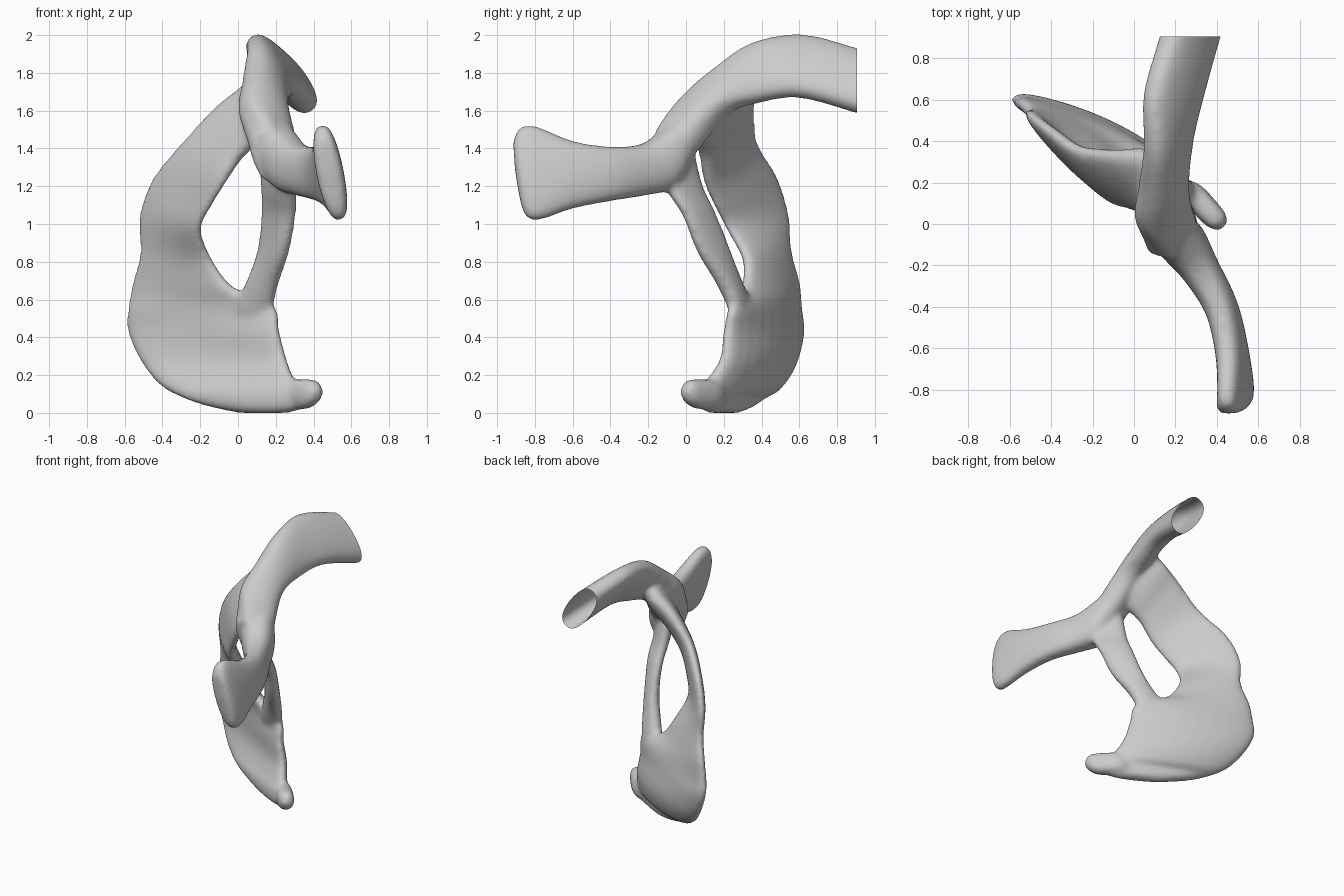
import bpy, bmesh, math
from mathutils import Vector

if "Cube" in bpy.data.objects:
    bpy.data.objects.remove(bpy.data.objects["Cube"])

bm = bmesh.new()


def spline(p0, p1, p2, p3, t):
    return 0.5 * (2 * p1 + (p2 - p0) * t + (2 * p0 - 5 * p1 + 4 * p2 - p3) * t * t
                  + (3 * p1 - p0 - 3 * p2 + p3) * t ** 3)


def loft(sections, steps=5, n=24):
    """Each section: one edge point, opposite edge point, thickness, optional bow."""
    secs = [(Vector(a), Vector(b), Vector((*t, 0, 0)[:3])) for a, b, *t in sections]
    last = len(secs) - 1
    fine = []
    for i in range(last):
        q = [secs[max(0, min(last, i + k))] for k in (-1, 0, 1, 2)]
        for s in range(steps):
            fine.append([spline(*[c[j] for c in q], s / steps) for j in range(3)])
    fine.append(list(secs[-1]))
    mids = [(a + b) / 2 for a, b, _ in fine]
    rings = []
    for i, (a, b, t) in enumerate(fine):
        tangent = mids[min(i + 1, len(mids) - 1)] - mids[max(i - 1, 0)]
        half = (b - a) / 2
        side = tangent.cross(half).normalized()
        ring = []
        for k in range(n):
            ang = 2 * math.pi * k / n
            c, s = math.cos(ang), math.sin(ang)
            s = math.copysign(abs(s) ** 0.7, s)
            ring.append(bm.verts.new(mids[i] + half * c
                                     + side * (s * t.x / 2 + t.y * (1 - c * c))))
        rings.append(ring)
    for r0, r1 in zip(rings, rings[1:]):
        for k in range(n):
            bm.faces.new((r0[k], r0[(k + 1) % n], r1[(k + 1) % n], r1[k]))
    bm.faces.new(rings[0][::-1])
    bm.faces.new(rings[-1])


# upper arm, running back to the open cut end
loft([((.13, -.16, 1.48), (.22, -.12, 1.21), .20),
      ((.02, 0, 1.64), (.29, .0, 1.38), .21),
      ((.05, .16, 1.80), (.24, .19, 1.59), .19),
      ((.08, .35, 1.95), (.25, .39, 1.65), .17),
      ((.07, .62, 1.99), (.31, .60, 1.68), .17),
      ((.15, .9, 1.92), (.39, .9, 1.60), .18),
      ((.18, 1.0, 1.89), (.42, 1.0, 1.57), .18)])

# front arm, flaring into an upright blade
loft([((.10, .04, 1.66), (.18, .02, 1.34), .20),
      ((.21, -.08, 1.54), (.24, -.08, 1.19), .24),
      ((.31, -.22, 1.43), (.33, -.22, 1.15), .19),
      ((.40, -.40, 1.41), (.44, -.40, 1.12), .16),
      ((.44, -.60, 1.44), (.50, -.60, 1.08), .15),
      ((.44, -.80, 1.52), (.54, -.78, 1.02), .14),
      ((.44, -.88, 1.51), (.52, -.86, 1.06), .14),
      ((.45, -.915, 1.44), (.48, -.905, 1.28), .10)])

# wide outer strut flowing down into the bowed base plate
loft([((.15, .30, 1.82), (.14, .0, 1.52), .17),
      ((.04, .35, 1.72), (.08, .05, 1.43), .16),
      ((-.10, .35, 1.62), (.01, .08, 1.35), .13),
      ((-.28, .37, 1.44), (-.07, .10, 1.22), .10),
      ((-.44, .48, 1.25), (-.14, .15, 1.10), .09),
      ((-.515, .54, 1.05), (-.20, .22, .97), .09),
      ((-.515, .55, .85), (-.14, .31, .81), .10),
      ((-.56, .59, .68), (-.02, .30, .66), .11, -.01),
      ((-.585, .60, .54), (.19, .24, .57), .12, -.02),
      ((-.585, .61, .43), (.22, .21, .43), .13, -.035),
      ((-.52, .57, .28), (.26, .19, .28), .14, -.045),
      ((-.43, .50, .16), (.31, .12, .17), .14, -.04),
      ((-.32, .43, .09), (.39, .05, .11), .13, -.02),
      ((-.15, .36, .035), (.37, .07, .04), .11),
      ((0, .28, .0), (.28, .13, .0), .06)])

# slim inner strut
loft([((.12, .02, 1.42), (.28, -.12, 1.36), .13),
      ((.13, .08, 1.20), (.30, -.10, 1.20), .10),
      ((.13, .15, 1.05), (.30, -.01, 1.05), .09),
      ((.11, .23, .85), (.26, .07, .85), .10),
      ((.04, .28, .68), (.21, .19, .68), .11),
      ((-.02, .33, .55), (.18, .25, .55), .10),
      ((.0, .34, .44), (.14, .27, .44), .05)])

# rounded toe at the base corner
loft([((.20, .20, .04), (.20, .20, .13), .05),
      ((.28, .15, .02), (.28, .15, .17), .11),
      ((.36, .06, .02), (.36, .06, .18), .12),
      ((.41, .01, .05), (.41, .01, .17), .10),
      ((.435, -.015, .09), (.435, -.015, .13), .04)])

bmesh.ops.recalc_face_normals(bm, faces=bm.faces)
mesh = bpy.data.meshes.new("small_bone")
bm.to_mesh(mesh)
bm.free()
bone = bpy.data.objects.new("small_bone", mesh)
bpy.context.collection.objects.link(bone)
bpy.context.view_layer.objects.active = bone
bone.select_set(True)

# fuse the parts into one organic surface
fuse = bone.modifiers.new("fuse", 'REMESH')
fuse.mode = 'VOXEL'
fuse.voxel_size = 0.014
soften = bone.modifiers.new("soften", 'SMOOTH')
soften.factor = 0.5
soften.iterations = 16
for m in ("fuse", "soften"):
    bpy.ops.object.modifier_apply(modifier=m)

# cut the upper arm open at the back
bm = bmesh.new()
bm.from_mesh(bone.data)
bmesh.ops.bisect_plane(bm, geom=bm.verts[:] + bm.edges[:] + bm.faces[:],
                       plane_co=(0, .905, 0), plane_no=(0, 1, 0), clear_outer=True)
low = min(v.co.z for v in bm.verts)
bmesh.ops.translate(bm, verts=bm.verts[:], vec=(0, 0, -low))
bm.to_mesh(bone.data)
bm.free()
bpy.ops.object.shade_smooth()
